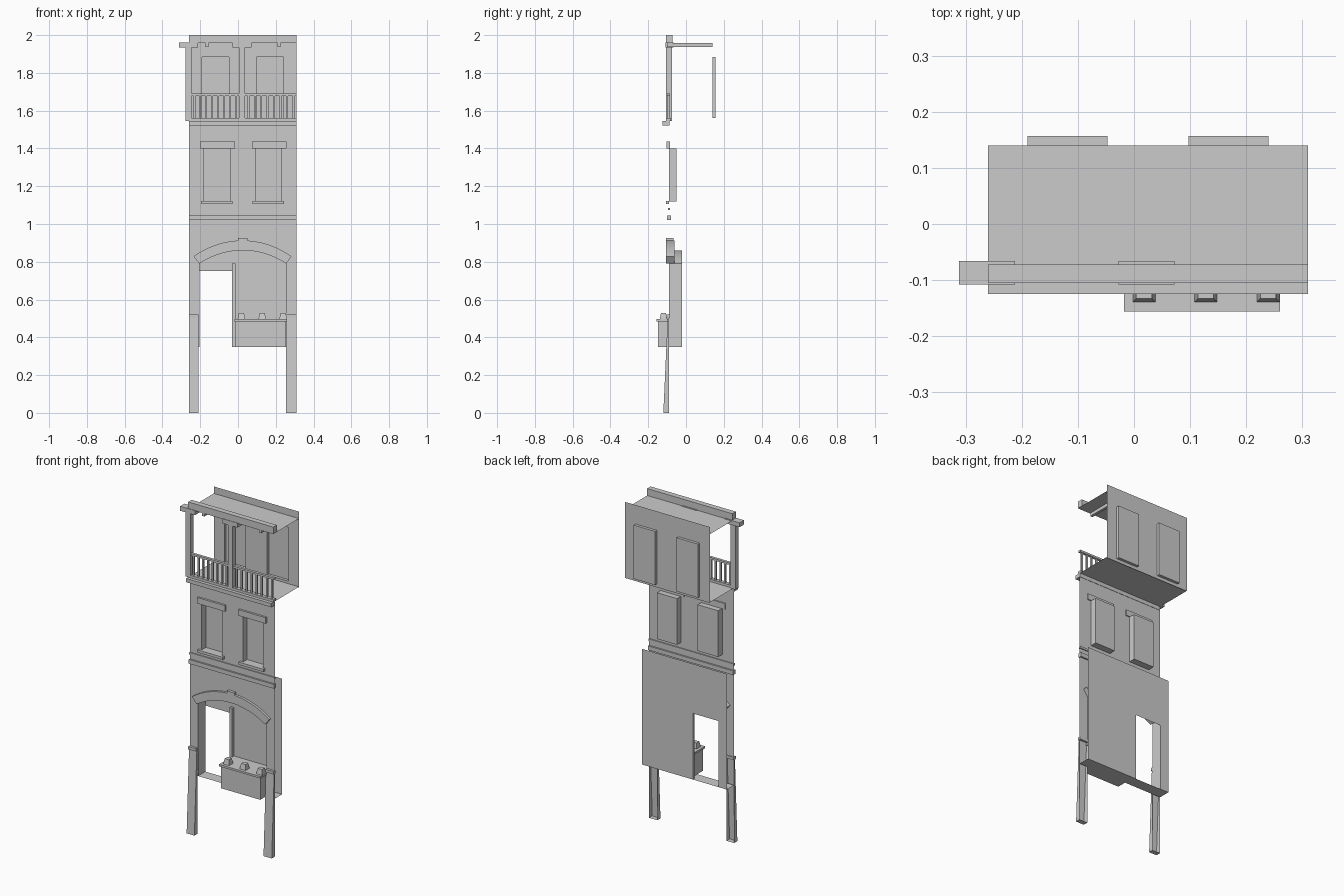
import bpy, bmesh, math
from mathutils import Vector

if "Cube" in bpy.data.objects:
    bpy.data.objects.remove(bpy.data.objects["Cube"])

FRONT = -0.09          # facade plane
SHOP = -0.02           # shop wall plane
BACK = 0.14            # balcony back wall plane
L, R = -0.26, 0.31     # facade edges


def finish(name, bm):
    me = bpy.data.meshes.new(name)
    bm.to_mesh(me)
    bm.free()
    ob = bpy.data.objects.new(name, me)
    bpy.context.collection.objects.link(ob)
    return ob


def box(name, x, y, z, taper=0.0, open_side=None):
    """Box from ranges; taper shrinks the top; open_side drops the face with that normal."""
    bm = bmesh.new()
    bmesh.ops.create_cube(bm, size=1)
    if open_side:
        n = Vector(open_side)
        drop = [f for f in bm.faces if f.normal.dot(n) > 0.9]
        bmesh.ops.delete(bm, geom=drop, context='FACES')
    for v in bm.verts:
        top = v.co.z > 0
        k = taper if top else 0
        v.co = Vector(((x[1] - k) if v.co.x > 0 else (x[0] + k),
                       (y[1] - k) if v.co.y > 0 else (y[0] + k),
                       z[1] if top else z[0]))
    return finish(name, bm)


def recess(name, x, y, z):
    """Open-fronted niche, faces turned inward."""
    ob = box(name, x, y, z, open_side=(0, -1, 0))
    ob.data.flip_normals()
    return ob


def wall(name, y, loops):
    """Flat wall at depth y from one outline plus hole outlines (x, z)."""
    bm = bmesh.new()
    for loop in loops:
        vs = [bm.verts.new((px, y, pz)) for px, pz in loop]
        for i, v in enumerate(vs):
            bm.edges.new((v, vs[(i + 1) % len(vs)]))
    bmesh.ops.triangle_fill(bm, use_beauty=True, use_dissolve=False,
                            edges=bm.edges[:], normal=(0, -1, 0))
    for f in bm.faces:
        f.normal_update()
        if f.normal.y > 0:
            f.normal_flip()
    return finish(name, bm)


def floor(name, z, y0, y1):
    bm = bmesh.new()
    bm.faces.new([bm.verts.new(p) for p in
                  ((L, y0, z), (R, y0, z), (R, y1, z), (L, y1, z))])
    return finish(name, bm)


def rect(x0, x1, z0, z1):
    return [(x0, z0), (x1, z0), (x1, z1), (x0, z1)]


def arc(x0, x1, spring, rise, n=16):
    """Segmental arch points from left to right."""
    half, mid = (x1 - x0) / 2, (x0 + x1) / 2
    r = (half * half + rise * rise) / (2 * rise)
    a = math.asin(half / r)
    return [(mid + r * math.sin(t), spring + rise - r + r * math.cos(t))
            for t in (-a + 2 * a * i / n for i in range(n + 1))]


# Facade with arched shop opening and two windows
DL, DR, SPRING = -0.205, 0.255, 0.79
inner = arc(DL, DR, SPRING, 0.07)
outer = arc(-0.235, 0.283, 0.828, 0.085)
windows = [(-0.18, -0.043), (0.095, 0.23)]
outline = ([(L, 0.5), (DL, 0.5)] + inner + [(DR, 0.5), (R, 0.5), (R, 1.535), (L, 1.535)])
wall("facade", FRONT, [outline] + [rect(a, b, 1.12, 1.4) for a, b in windows])

# Jambs and soffit of the shop opening
bm = bmesh.new()
path = [(DL, 0.35)] + inner + [(DR, 0.35)]
rows = [[bm.verts.new((px, y, pz)) for px, pz in path] for y in (FRONT, SHOP)]
for i in range(len(path) - 1):
    bm.faces.new((rows[0][i], rows[0][i + 1], rows[1][i + 1], rows[1][i]))
finish("opening_reveal", bm)

# Raised arch band and keystone
bm = bmesh.new()
secs = [[bm.verts.new((p[0], y, p[1])) for p, y in
         ((a, -0.105), (b, -0.105), (b, -0.062), (a, -0.062))]
        for a, b in zip(inner, outer)]
for s, t in zip(secs, secs[1:]):
    for k in range(4):
        bm.faces.new((s[k], s[(k + 1) % 4], t[(k + 1) % 4], t[k]))
bm.faces.new(secs[0])
bm.faces.new(secs[-1][::-1])
bmesh.ops.recalc_face_normals(bm, faces=bm.faces[:])
finish("arch_band", bm)
box("keystone", (0.0, 0.05), (-0.107, -0.065), (0.86, 0.927))

# Shop wall with doorway, floor and door post
door = [(L, 0.35), (DL, 0.35), (DL, 0.75), (-0.03, 0.75), (-0.03, 0.35),
        (R, 0.35), (R, 1.05), (L, 1.05)]
wall("shop_wall", SHOP, [door])
floor("shop_floor", 0.35, FRONT, SHOP)
box("door_post", (-0.032, -0.014), (-0.035, SHOP), (0.35, 0.79))

# Sloping plinth legs with cap moulding
for side, x0, x1 in (("left", L, -0.208), ("right", DR, R)):
    leg = box(side + "_plinth_leg", (x0, x1), (-0.12, FRONT), (0, 0.505), open_side=(0, 1, 0))
    for v in leg.data.vertices:
        if v.co.z > 0.3 and v.co.y < -0.1:
            v.co.y = -0.097
    box(side + "_plinth_cap", (x0, x1), (-0.105, -0.085), (0.503, 0.52))

# Counter with three small goods boxes
box("counter_body", (-0.012, 0.252), (-0.147, SHOP), (0.35, 0.485))
box("counter_top", (-0.018, 0.26), (-0.156, SHOP), (0.484, 0.496))
for i, cx in enumerate((0.018, 0.128, 0.239)):
    box(f"counter_item_{i + 1}", (cx - 0.02, cx + 0.02), (-0.139, -0.1), (0.496, 0.528), 0.006)

# Horizontal mouldings
for name, y, z in (("lower_cornice", (-0.1, -0.08), (1.02, 1.045)),
                   ("string_course", (-0.096, -0.084), (1.074, 1.086)),
                   ("upper_cornice", (-0.125, -0.088), (1.522, 1.545)),
                   ("balcony_curb", (-0.105, -0.08), (1.545, 1.56)),
                   ("roof_parapet", (-0.105, -0.072), (1.958, 2.0))):
    box(name, (L, R), y, z)

# Windows with lintels and sills
for i, (a, b) in enumerate(windows):
    recess(f"window_recess_{i + 1}", (a, b), (FRONT, -0.05), (1.12, 1.4))
    box(f"window_lintel_{i + 1}", (a - 0.022, b + 0.026), (-0.102, -0.084), (1.4, 1.436))
    box(f"window_sill_{i + 1}", (a - 0.017, b + 0.014), (-0.106, FRONT), (1.106, 1.122))

# Balcony floor, roof and back wall with recessed doors
floor("balcony_floor", 1.545, -0.11, BACK)
floor("balcony_roof", 1.958, -0.105, BACK)
doors = [(-0.19, -0.047), (0.097, 0.24)]
wall("balcony_back_wall", BACK,
     [rect(L, R, 1.54, 2.0)] + [rect(a, b, 1.56, 1.885) for a, b in doors])
for i, (a, b) in enumerate(doors):
    recess(f"balcony_door_{i + 1}", (a, b), (BACK, 0.157), (1.56, 1.885))

# Rafters, columns and capitals
for i, x in enumerate((-0.163, 0.027, 0.218)):
    box(f"rafter_{i + 1}", (x - 0.008, x + 0.008), (-0.1, BACK), (1.938, 1.957))
for side, x in (("left", -0.262), ("middle", 0.022)):
    box(side + "_column", (x - 0.016, x + 0.016), (-0.105, -0.074), (1.545, 1.936))
    box(side + "_capital", (x - 0.05, x + 0.05), (-0.108, -0.066), (1.934, 1.961))

# Railings
for side, x0, x1, n in (("left", -0.247, 0.006, 8), ("right", 0.038, R, 8)):
    box(side + "_handrail", (x0, x1), (-0.1, -0.084), (1.678, 1.69))
    for i in range(n):
        x = x0 + (x1 - x0) * (i + 0.5) / n
        box(f"{side}_baluster_{i + 1}", (x - 0.005, x + 0.005), (-0.097, -0.087), (1.558, 1.68))
